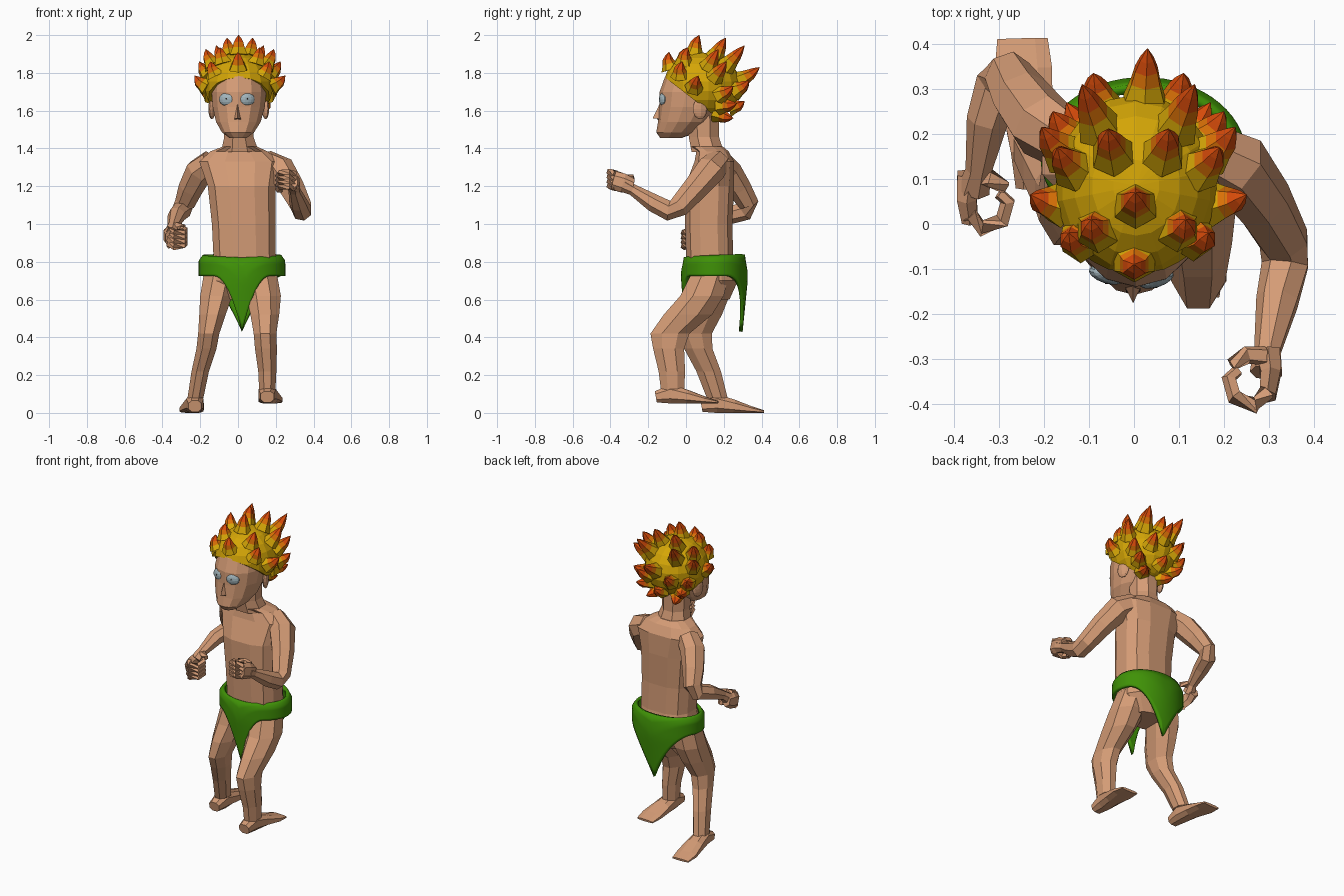
import bpy, bmesh, math
from mathutils import Vector, Matrix

if "Cube" in bpy.data.objects:
    bpy.data.objects.remove(bpy.data.objects["Cube"])


def mat(name, r, g, b):
    m = bpy.data.materials.new(name)
    m.diffuse_color = (r, g, b, 1)
    m.use_nodes = True
    m.node_tree.nodes["Principled BSDF"].inputs["Base Color"].default_value = m.diffuse_color
    return m


SKIN = mat("skin", 0.66, 0.33, 0.18)
GREEN = mat("leaf green", 0.05, 0.285, 0.002)
YELLOW = mat("hair yellow", 0.66, 0.38, 0.002)
ORANGE = mat("hair orange", 0.72, 0.17, 0.002)
RED = mat("hair red", 0.68, 0.07, 0.003)
EYE = mat("eye grey", 0.36, 0.46, 0.50)
DARK = mat("dark brown", 0.03, 0.02, 0.015)


def finish(name, bm, mats, smooth=False):
    bmesh.ops.recalc_face_normals(bm, faces=bm.faces)
    me = bpy.data.meshes.new(name)
    bm.to_mesh(me)
    bm.free()
    for m in mats:
        me.materials.append(m)
    for p in me.polygons:
        p.use_smooth = smooth
    ob = bpy.data.objects.new(name, me)
    bpy.context.collection.objects.link(ob)
    return ob


def add_tube(bm, path, n=8, flat=False, power=1.0, segs=None):
    """Loft rings (x, y, z, rx, ry); flat keeps the rings horizontal."""
    pts = [Vector(p[:3]) for p in path]
    rings = []
    for i, p in enumerate(path):
        t = (pts[min(i + 1, len(pts) - 1)] - pts[max(i - 1, 0)]).normalized()
        if flat:
            t = Vector((0, 0, 1))
        ref = Vector((1, 0, 0)) if abs(t.x) < 0.93 else Vector((0, 0, 1))
        u = (ref - t * ref.dot(t)).normalized()
        v = t.cross(u)
        rx, ry = p[3], p[4] if len(p) > 4 else p[3]
        k = 1 / math.cos(math.pi / n) ** power
        ring = []
        for j in range(n):
            a = (j + 0.5) * 2 * math.pi / n
            c, s = math.cos(a), math.sin(a)
            c, s = [math.copysign(abs(q) ** power, q) for q in (c, s)]
            ring.append(bm.verts.new(pts[i] + u * (c * rx * k) + v * (s * ry * k)))
        rings.append(ring)
    for i in range(len(rings) - 1):
        for j in range(n):
            f = bm.faces.new((rings[i][j], rings[i][(j + 1) % n],
                              rings[i + 1][(j + 1) % n], rings[i + 1][j]))
            f.material_index = segs[i] if segs else 0
    bm.faces.new(rings[0])
    bm.faces.new(rings[-1]).material_index = segs[-1] if segs else 0


def tube(name, path, **kw):
    bm = bmesh.new()
    add_tube(bm, path, **kw)
    return finish(name, bm, [SKIN])


def ball(name, loc, size, m, seg=12, rot=0):
    bm = bmesh.new()
    bmesh.ops.create_uvsphere(bm, u_segments=seg, v_segments=8, radius=1,
        matrix=Matrix.Translation(loc) @ Matrix.Rotation(rot, 4, 'Z') @ Matrix.Diagonal((*size, 1)))
    return finish(name, bm, [m])


# Torso and neck
tube("torso", [(.02, .14, .60, .11, .09), (.02, .14, .70, .18, .135),
               (.035, .125, .83, .165, .125), (.03, .12, 1.0, .168, .125),
               (.02, .125, 1.2, .18, .13), (.01, .15, 1.33, .215, .105),
               (.005, .14, 1.385, .15, .085), (.01, .11, 1.41, .09, .085)],
     n=12, flat=True, power=0.75)
tube("neck", [(.01, .115, 1.38, .10, .085), (.005, .095, 1.46, .078, .08),
              (.005, .09, 1.58, .08, .085)], flat=True)

# Head
tube("head", [(0, -.08, 1.455, .045, .055), (0, -.05, 1.485, .085, .105),
              (.002, -.01, 1.54, .118, .135), (.004, .025, 1.62, .138, .162),
              (.005, .045, 1.70, .145, .18), (.005, .065, 1.78, .135, .172),
              (.005, .08, 1.86, .09, .12)], n=14, flat=True, power=0.95)
bm = bmesh.new()
base = [bm.verts.new(c) for c in ((-.027, -.125, 1.555), (.023, -.125, 1.555), (-.002, -.128, 1.66))]
tip = bm.verts.new((-.002, -.176, 1.56))
bm.faces.new(base)
for i in range(3):
    bm.faces.new((base[i], base[(i + 1) % 3], tip))
finish("nose", bm, [SKIN])
for s, side in ((-1, "right"), (1, "left")):
    x, y = -.006 + .055 * s, -.1175 - .0045 * s
    ball(side + "_eye", (x, y, 1.66), (.041, .019, .034), EYE, 14, .3 * s)
    ball(side + "_pupil", (x, y - .018, 1.663), (.004, .003, .005), DARK, 8)
    ball(side + "_nostril", (-.002 + .011 * s, -.145, 1.556), (.006, .008, .004), DARK, 8)
    ball(side + "_ear", (.004 + .142 * s, .075, 1.61), (.016, .04, .055), SKIN, 8, .3 * s)

# Arms, one reaching forward and one drawn back
tube("left_arm", [(.14, .17, 1.33, .06), (.225, .13, 1.285, .072), (.285, .05, 1.19, .062),
                  (.335, -.04, 1.09, .052), (.338, -.09, 1.07, .049), (.32, -.17, 1.11, .044),
                  (.298, -.28, 1.18, .028), (.295, -.33, 1.205, .034)], n=7)
tube("right_arm", [(-.14, .18, 1.33, .06), (-.205, .22, 1.28, .068), (-.25, .28, 1.19, .06),
                   (-.28, .33, 1.11, .05), (-.30, .315, 1.07, .047), (-.325, .23, 1.045, .043),
                   (-.345, .12, .99, .027), (-.355, .08, .955, .034)], n=7)


def hand(name, s, cx, cy, cz, tilt):
    """Half-closed fist whose fingers curl towards the body."""
    bm = bmesh.new()
    P = lambda i, y, z, r: (cx + s * i, cy + y, cz + z - tilt * y, r)
    add_tube(bm, [P(.035, .06, 0, .028) + (.032,), P(.042, .01, 0, .022) + (.044,),
                  P(.035, -.04, 0, .018) + (.042,)], n=6)
    for z in (-.036, -.012, .012, .036):
        add_tube(bm, [P(.035, -.03, z, .016), P(.008, -.06, z, .016), P(-.038, -.042, z, .015),
                      P(-.05, .0, z, .014), P(-.03, .018, z, .011)], n=5)
    add_tube(bm, [P(.03, .05, .03, .018), P(-.01, .052, .04, .017), P(-.046, .03, .04, .012)], n=5)
    finish(name, bm, [SKIN])


hand("left_hand", 1, .262, -.343, 1.22, .3)
hand("right_hand", -1, -.33, .05, .935, -.3)

# Legs, with feet pointing backwards
tube("left_leg", [(.115, .13, .74, .09, .10), (.135, .085, .62, .092, .115),
                  (.142, .01, .52, .076, .128), (.143, -.085, .42, .06, .103),
                  (.148, -.092, .34, .058, .082), (.155, -.075, .22, .048, .07),
                  (.155, -.07, .10, .042, .06)], flat=True)
tube("right_leg", [(-.09, .14, .74, .09, .10), (-.115, .12, .62, .085, .11),
                   (-.135, .08, .52, .07, .11), (-.155, .045, .42, .056, .092),
                   (-.167, .065, .34, .053, .075), (-.20, .12, .22, .046, .065),
                   (-.225, .165, .08, .042, .055)], flat=True)


def foot(name, s, cx, y, z):
    tube(name, [(cx, y, z + .035, .035, .03), (cx, y + .08, z + .05, .046, .05),
                (cx + s * .008, y + .17, z + .035, .055, .035),
                (cx + s * .018, y + .26, z + .018, .064, .018),
                (cx + s * .02, y + .33, z + .007, .056, .007)], n=8, power=0.8)


foot("left_foot", 1, .155, -.16, .05)
foot("right_foot", -1, -.228, .082, 0)

# Loincloth: a belt whose hem drops to a point in front and behind
bm = bmesh.new()
N, R = 60, 8
rows = []
for i in range(N):
    a = 2 * math.pi * i / N
    dx, dy = math.cos(a), math.sin(a)
    top = .83 + .008 * dy
    half, power = (.14, 2) if dy < 0 else (.2, 1.6)
    hem = .725 - .295 * max(0, 1 - abs(dx * .215) / half) ** power
    col = []
    for j in range(R + 1):
        t = j / R
        k = .92 + .09 * min(1, t * 4)
        z = top + (hem - top) * t
        drop = max(0, .7 - z) * .10
        col.append(bm.verts.new((.021 + dx * .217 * k, .15 + dy * (.165 * k - drop), z)))
    rows.append(col)
for i in range(N):
    for j in range(R):
        A, B = rows[i], rows[(i + 1) % N]
        bm.faces.new((A[j], B[j], B[j + 1], A[j + 1]))
cloth = finish("loincloth", bm, [GREEN], True)
mod = cloth.modifiers.new("thickness", 'SOLIDIFY')
mod.thickness = .02
mod.offset = 0

# Hair cap, cut along a sloping hairline
C, RAD = Vector((.005, .085, 1.73)), Vector((.183, .205, .178))
bm = bmesh.new()
bmesh.ops.create_uvsphere(bm, u_segments=18, v_segments=11, radius=1,
                          matrix=Matrix.Translation(C) @ Matrix.Diagonal((*RAD, 1)))
cut = bmesh.ops.bisect_plane(bm, geom=bm.verts[:] + bm.edges[:] + bm.faces[:],
    plane_co=(0, -.11, 1.775), plane_no=(0, .24, .31), clear_inner=True)
bmesh.ops.holes_fill(bm, edges=[e for e in cut["geom_cut"] if isinstance(e, bmesh.types.BMEdge)])
finish("hair_cap", bm, [YELLOW])

# Flame spikes swept up and back: centre tips, then tips repeated on both sides
tips = [(0, -.09, 1.91), (.003, .07, 2.0), (.03, .39, 1.83), (.01, .31, 1.65)]
for x, y, z in ((.105, .01, 1.935), (.068, .21, 1.985), (.125, .31, 1.945), (.18, .17, 1.925),
                (.215, .215, 1.86), (.24, .065, 1.785), (.155, -.02, 1.86), (.10, .335, 1.76),
                (.19, .25, 1.73), (.10, .25, 1.56), (.16, .27, 1.64)):
    tips += [(x + .01, y, z), (-x + .01, y, z)]
bm = bmesh.new()
for p in tips:
    T = Vector(p)
    d = T - Vector((0, .04, .065)) - C
    k = math.sqrt(sum((d[i] / RAD[i]) ** 2 for i in range(3)))
    B = C + d / k * .94
    M = B.lerp(T, .5) + (d.normalized() * .012)
    ring = lambda a, b, t, r: (*a.lerp(b, t), r)
    add_tube(bm, [ring(B, M, 0, .046), ring(B, M, .6, .032), (*M, .025),
                  ring(M, T, .5, .015), ring(M, T, 1, .001)], n=6, segs=[0, 1, 2, 2])
finish("hair_spikes", bm, [YELLOW, ORANGE, RED])
